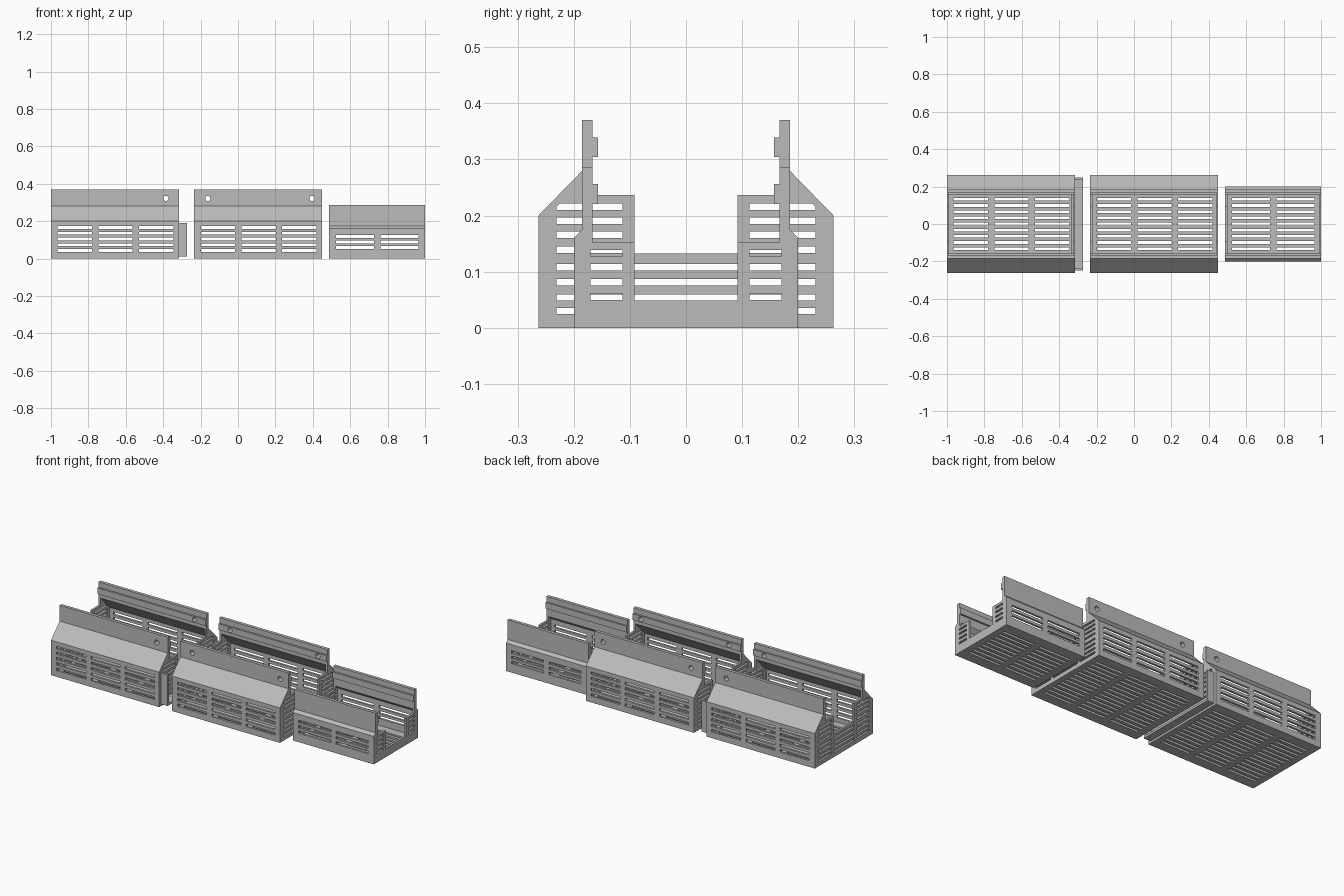
import bpy, bmesh, math
from mathutils import Vector

if "Cube" in bpy.data.objects:
    bpy.data.objects.remove(bpy.data.objects["Cube"])

steel = bpy.data.materials.new("grey steel")
steel.use_nodes = True
GREY = (0.5, 0.5, 0.5, 1)
steel.diffuse_color = GREY
steel.node_tree.nodes["Principled BSDF"].inputs["Base Color"].default_value = GREY

T = 0.012  # sheet thickness


def finish(name, bm):
    bmesh.ops.recalc_face_normals(bm, faces=bm.faces)
    mesh = bpy.data.meshes.new(name)
    bm.to_mesh(mesh)
    bm.free()
    mesh.materials.append(steel)
    obj = bpy.data.objects.new(name, mesh)
    bpy.context.collection.objects.link(obj)
    return obj


def extrude_x(name, points, x0, x1):
    """Solid bar with a y-z outline, running along x."""
    bm = bmesh.new()
    ends = [[bm.verts.new((x, y, z)) for y, z in points] for x in (x0, x1)]
    for ring in ends:
        bm.faces.new(ring)
    n = len(points)
    for i in range(n):
        j = (i + 1) % n
        bm.faces.new((ends[0][i], ends[0][j], ends[1][j], ends[1][i]))
    return finish(name, bm)


def panel(name, us, vs, slots, place, keep=None, slope=None):
    """Sheet with rectangular slots; us and vs hold its outline breaks."""
    us = sorted({round(u, 4) for u in us} | {round(u, 4) for s in slots for u in s[:2]})
    vs = sorted({round(v, 4) for v in vs} | {round(v, 4) for s in slots for v in s[2:]})
    bm = bmesh.new()
    grid = {}

    def vert(u, v):
        if (u, v) not in grid:
            grid[u, v] = bm.verts.new(place(u, v))
        return grid[u, v]

    for a, b in zip(us, us[1:]):
        for c, d in zip(vs, vs[1:]):
            u, v = (a + b) / 2, (c + d) / 2
            open_cell = any(s[0] < u < s[1] and s[2] < v < s[3] for s in slots)
            if not open_cell and (keep is None or keep(u, v)):
                bm.faces.new((vert(a, c), vert(b, c), vert(b, d), vert(a, d)))
    if slope:  # trim the outer upper corners
        (y0, z0), (y1, z1) = slope
        for s in (-1, 1):
            bmesh.ops.bisect_plane(
                bm, geom=bm.verts[:] + bm.edges[:] + bm.faces[:],
                plane_co=(0, s * y0, z0), plane_no=(0, s * (z1 - z0), y0 - y1),
                clear_outer=True)
    obj = finish(name, bm)
    mod = obj.modifiers.new("sheet", "SOLIDIFY")
    mod.thickness = T
    mod.offset = 0
    return obj


def slot_rows(columns, rows, height):
    return [(a, b, r - height / 2, r + height / 2) for a, b in columns for r in rows]


def drill(obj, xs, z):
    """Round screw holes through an upright flange."""
    for x in xs:
        bm = bmesh.new()
        bmesh.ops.create_cone(bm, cap_ends=True, segments=20, radius1=0.014,
                              radius2=0.014, depth=1)
        for v in bm.verts:
            v.co = Vector((v.co.x + x, v.co.z, v.co.y + z))
        cutter = finish("hole_cutter", bm)
        mod = obj.modifiers.new("hole", "BOOLEAN")
        mod.operation, mod.object, mod.solver = "DIFFERENCE", cutter, "EXACT"
        bpy.context.view_layer.objects.active = obj
        bpy.ops.object.modifier_apply(modifier=mod.name)
        bpy.data.objects.remove(cutter)


def tray(name, x0, x1, half, shoulder, neck, top, columns, wall_rows,
         floor_rows, end_slots, end_top, notch, holes):
    h = T / 2
    outer, inner = 0.185, 0.167  # flange faces
    # Slotted floor
    panel(name + "_floor", (x0, x1), (-half, half),
          slot_rows(columns, floor_rows, 0.015), lambda u, v: (u, v, h))
    for s, side in ((-1, "front"), (1, "back")):
        # Slotted side wall
        panel(f"{name}_{side}_wall", (x0, x1), (0, shoulder),
              slot_rows(columns, wall_rows, 0.015),
              lambda u, v: (u, s * (half - h), v))
        # Sloping shoulder
        extrude_x(f"{name}_{side}_shoulder",
                  [(s * half, shoulder), (s * outer, neck),
                   (s * inner, neck), (s * (half - T), shoulder - 0.005)], x0, x1)
        # Mounting flange with its inner rib
        rib0, rib1, lip = top - 0.066, top - 0.031, 0.157
        outline = [(outer, neck), (outer, top), (inner, top), (inner, rib1),
                   (lip, rib1), (lip, rib0), (inner, rib0), (inner, neck)]
        flange = extrude_x(f"{name}_{side}_flange",
                           [(s * y, z) for y, z in outline], x0, x1)
        drill(flange, holes, (rib0 + rib1) / 2)

    # Notched, slotted end plates
    def keep(y, z):
        y = abs(y)
        return z < (notch if y < 0.092 else end_top if y < inner else neck)

    breaks = [s * y for s in (-1, 1) for y in (0.092, inner, outer, half)]
    for x, side in ((x0 + h, "right"), (x1 - h, "left")):
        panel(f"{name}_{side}_end", breaks, (0, notch, end_top, shoulder, neck),
              end_slots, lambda u, v: (x, u, v), keep,
              ((half, shoulder), (outer, neck)))


# Two large trays
big_z = [0.03, 0.054, 0.081, 0.108, 0.139, 0.166, 0.191, 0.216]
big_ends = (slot_rows([(-0.231, -0.113), (0.113, 0.231)], big_z, 0.0115)
            + slot_rows([(-0.095, 0.095)], big_z[:4], 0.0115))
for name, x0, holes in (("right_tray", -1.0, (0.054, 0.615)),
                        ("middle_tray", -0.235, (0.074, 0.631))):
    tray(name, x0, x0 + 0.685, 0.263, 0.2, 0.28, 0.37,
         [(x0 + 0.036 + i * 0.217, x0 + 0.22 + i * 0.217) for i in range(3)],
         [0.043 + 0.031 * i for i in range(5)],
         [0.033 * i for i in range(-6, 7)],
         big_ends, 0.237, 0.132, [x0 + x for x in holes])

# Small tray
small_ends = slot_rows([(-0.17, -0.113), (0.113, 0.17)],
                       [0.055, 0.081, 0.108, 0.133], 0.0115)
tray("left_tray", 0.487, 1.0, 0.2, 0.16, 0.175, 0.287,
     [(0.524, 0.728), (0.762, 0.964)], [0.059, 0.088, 0.118],
     [0.033 * i for i in range(-4, 5)],
     small_ends, 0.152, 0.049, (0.544, 0.945))

# Channel-shaped connector on the end of the right tray
w, lo, hi = 0.248, 0.012, 0.19
extrude_x("connector_channel",
          [(-w, lo), (w, lo), (w, hi), (w - T, hi), (w - T, lo + T),
           (T - w, lo + T), (T - w, hi), (-w, hi)], -0.335, -0.272)
